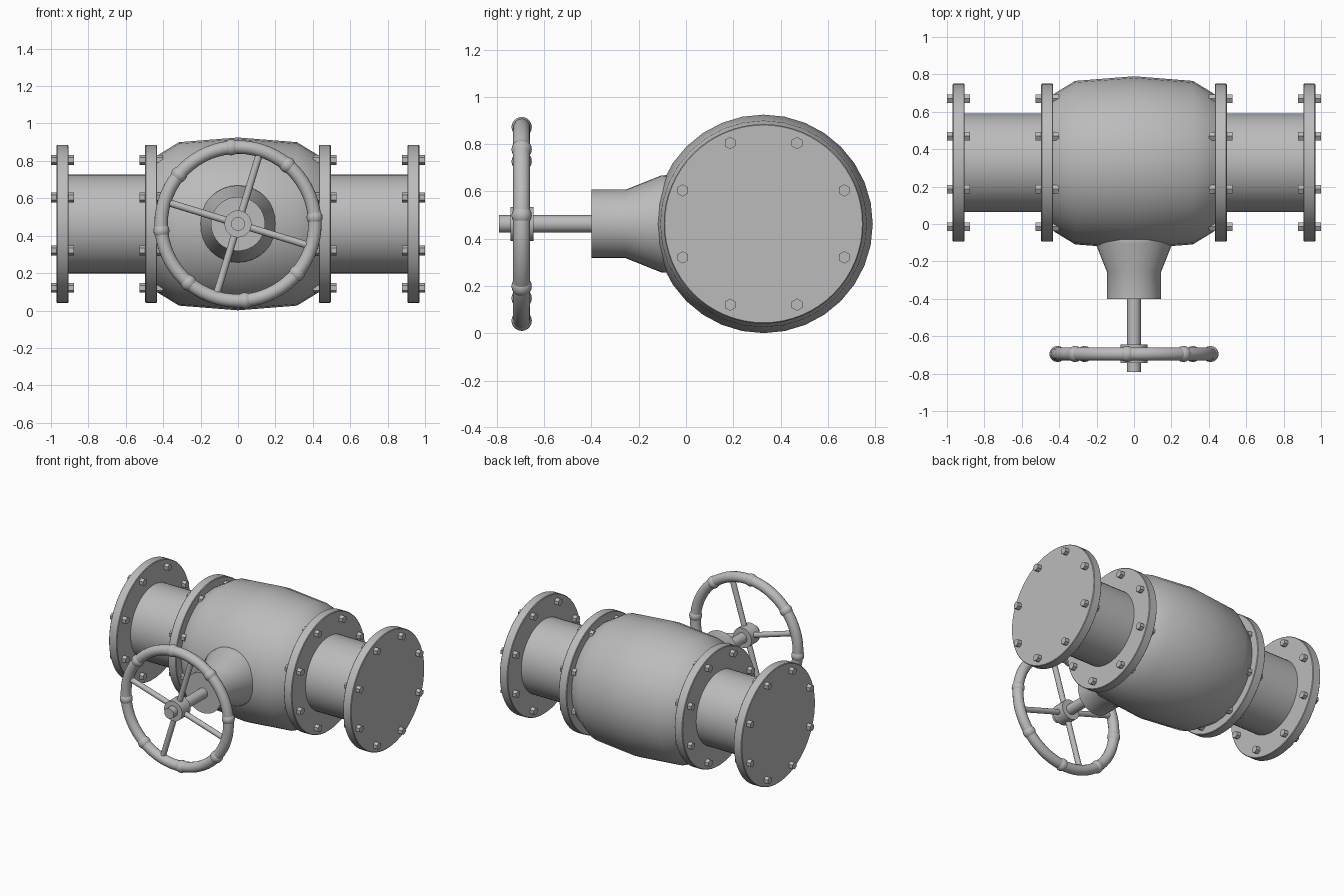
import bpy, math
from mathutils import Vector, Matrix

cube = bpy.data.objects.get("Cube")
if cube:
    bpy.data.objects.remove(cube)

AXIS_Y, AXIS_Z = 0.328, 0.463
WHEEL = Vector((0, -0.695, AXIS_Z))
RIM = 0.411

metal = bpy.data.materials.new("cast_grey")
metal.use_nodes = True
grey = (0.5, 0.5, 0.5, 1)
metal.diffuse_color = grey
metal.node_tree.nodes["Principled BSDF"].inputs["Base Color"].default_value = grey


def finish(obj, name, angle=35):
    obj.name = name
    obj.data.materials.append(metal)
    bpy.ops.object.select_all(action='DESELECT')
    obj.select_set(True)
    bpy.context.view_layer.objects.active = obj
    bpy.ops.object.shade_smooth_by_angle(angle=math.radians(angle))
    return obj


def rod(name, a, b, radius, sides=32, spin=0):
    """Closed cylinder between two points."""
    a, b = Vector(a), Vector(b)
    bpy.ops.mesh.primitive_cylinder_add(vertices=sides, radius=radius, depth=(b - a).length)
    obj = bpy.context.object
    turn = (b - a).to_track_quat('Z', 'Y').to_matrix().to_4x4()
    obj.matrix_world = Matrix.Translation((a + b) / 2) @ turn @ Matrix.Rotation(spin, 4, 'Z')
    return finish(obj, name)


def lathe(name, profile, origin, direction, sides=32):
    """Solid of revolution from (distance, radius) pairs along a direction."""
    verts, faces = [], []
    for d, r in profile:
        for k in range(sides):
            t = math.tau * k / sides
            verts.append((r * math.cos(t), r * math.sin(t), d))
    for i in range(len(profile) - 1):
        for k in range(sides):
            n = (k + 1) % sides
            faces.append((i * sides + k, i * sides + n, (i + 1) * sides + n, (i + 1) * sides + k))
    faces.append(tuple(reversed(range(sides))))
    faces.append(tuple(range(len(verts) - sides, len(verts))))
    mesh = bpy.data.meshes.new(name)
    mesh.from_pydata(verts, [], faces)
    obj = bpy.data.objects.new(name, mesh)
    bpy.context.collection.objects.link(obj)
    obj.matrix_world = (Matrix.Translation(origin)
                        @ Vector(direction).to_track_quat('Z', 'Y').to_matrix().to_4x4())
    return finish(obj, name)


def on_axis(x, radius=0, angle=0):
    return Vector((x, AXIS_Y + radius * math.cos(angle), AXIS_Z + radius * math.sin(angle)))


# Barrel-shaped valve body
half = [(0.45, 0.35), (0.42, 0.373), (0.315, 0.437)]
lathe("valve_body", [(-x, r) for x, r in half] + [(0, 0.462)] + [(x, r) for x, r in reversed(half)],
      on_axis(0), (1, 0, 0))

# Pipes, flanges and bolts on both ends
for side, s in (("left", 1), ("right", -1)):
    rod(side + "_pipe", on_axis(s * 0.44), on_axis(s * 0.93), 0.264, 48)
    for place, x in (("inner", 0.464), ("outer", 0.938)):
        label = side + "_" + place
        flange = [(-0.032, 0.418), (-0.028, 0.422), (0.028, 0.422), (0.032, 0.418)]
        lathe(label + "_flange", flange, on_axis(s * x), (s, 0, 0), 64)
        for k in range(8):
            a = math.tau * (k + 0.5) / 8
            rod(f"{label}_bolt_{k + 1}", on_axis(s * (x - 0.062), 0.37, a),
                on_axis(s * (x + 0.062), 0.37, a), 0.026, 6)

# Bonnet, flaring where it joins the body
lathe("bonnet", [(0, 0.206), (0.14, 0.206), (0.16, 0.205), (0.31, 0.145), (0.455, 0.145)],
      (0, 0.055, AXIS_Z), (0, -1, 0))

# Stem and wheel hub
rod("stem", (0, -0.79, AXIS_Z), (0, -0.35, AXIS_Z), 0.037)
rod("wheel_hub", (0, -0.743, AXIS_Z), (0, -0.645, AXIS_Z), 0.072)

# Handwheel rim
bpy.ops.mesh.primitive_torus_add(major_radius=RIM, minor_radius=0.036, major_segments=64,
                                 minor_segments=16, location=WHEEL,
                                 rotation=(math.pi / 2, 0, 0))
finish(bpy.context.object, "wheel_rim", 60)


def on_wheel(radius, angle):
    return WHEEL + Vector((radius * math.cos(angle), 0, radius * math.sin(angle)))


# Spokes
for k in range(4):
    a = math.radians(73 + 90 * k)
    rod(f"wheel_spoke_{k + 1}", on_wheel(0.05, a), on_wheel(RIM, a), 0.019, 16)

# Rounded grip knobs around the rim
for k in range(8):
    a = math.radians(5 + 45 * k)
    bpy.ops.mesh.primitive_uv_sphere_add(segments=16, ring_count=10, radius=0.043,
                                         location=on_wheel(RIM, a))
    finish(bpy.context.object, f"wheel_knob_{k + 1}", 60)
